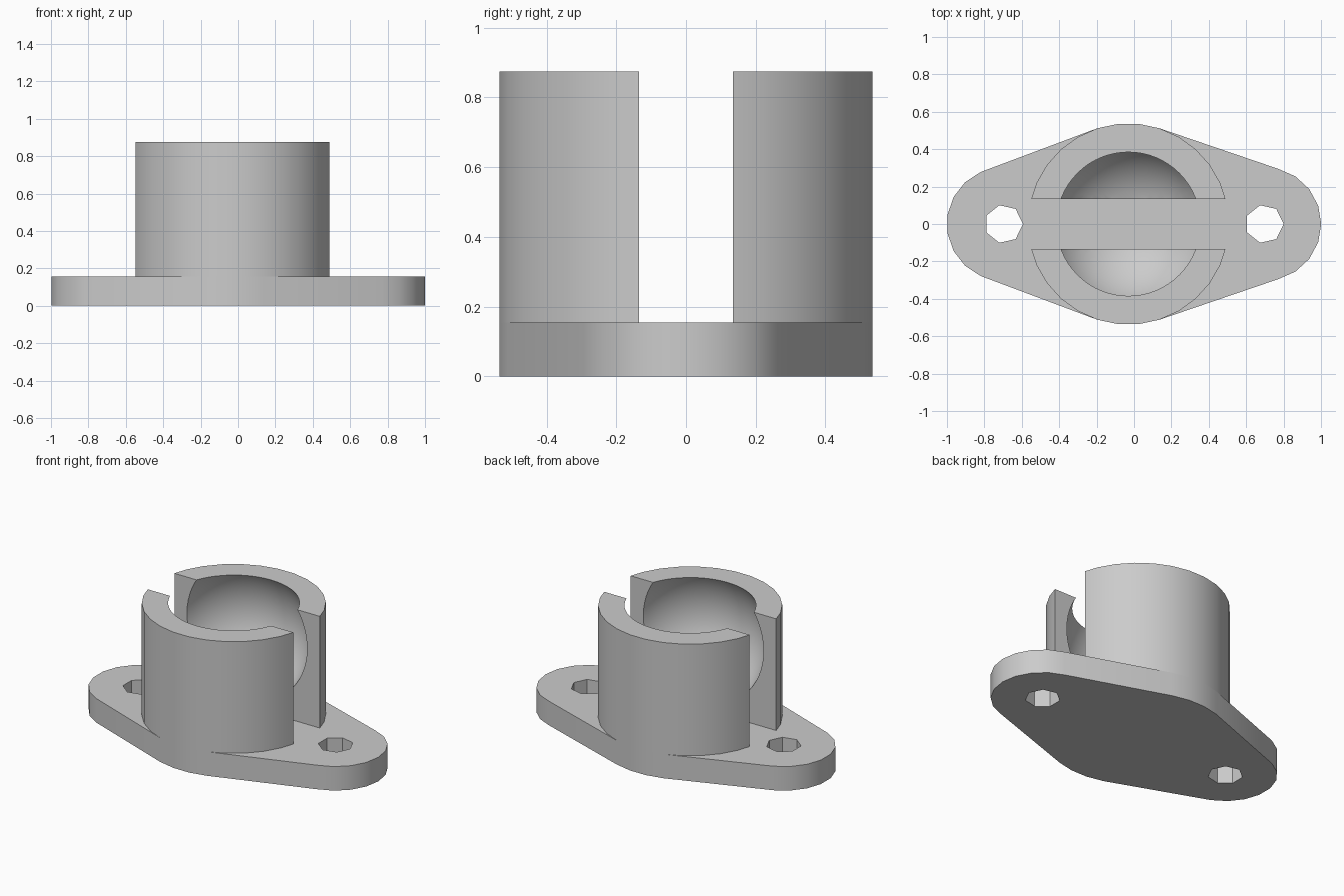
import bpy
import bmesh
from math import cos, sin, tau
from mathutils import Matrix, Vector

cube = bpy.data.objects.get("Cube")
if cube:
    bpy.data.objects.remove(cube)

FLANGE_TOP = 0.155
TOP = 0.875
COLLAR_X = -0.03
COLLAR_R = 0.538
EAR_X, EAR_R = 0.697, 0.304
SLOT = 0.27

grey = bpy.data.materials.new("plain grey")
grey.use_nodes = True
colour = (0.6, 0.6, 0.6, 1)
grey.diffuse_color = colour
grey.node_tree.nodes["Principled BSDF"].inputs["Base Color"].default_value = colour


def ring(x, radius, sides):
    """Points of a polygon with its first corner towards +x."""
    return [Vector((x + radius * cos(tau * i / sides), radius * sin(tau * i / sides), 0))
            for i in range(sides)]


def finish(name, bm):
    bmesh.ops.recalc_face_normals(bm, faces=bm.faces)
    mesh = bpy.data.meshes.new(name)
    bm.to_mesh(mesh)
    bm.free()
    mesh.materials.append(grey)
    obj = bpy.data.objects.new(name, mesh)
    bpy.context.collection.objects.link(obj)
    return obj


def prism(name, points, bottom, top):
    bm = bmesh.new()
    face = bm.faces.new([bm.verts.new((p.x, p.y, bottom)) for p in points])
    new = bmesh.ops.extrude_face_region(bm, geom=[face])["geom"]
    verts = [v for v in new if isinstance(v, bmesh.types.BMVert)]
    bmesh.ops.translate(bm, verts=verts, vec=(0, 0, top - bottom))
    if face.is_valid and len(bm.faces) < len(points) + 2:
        bm.faces.new(list(face.verts))
    return finish(name, bm)


def activate(obj):
    bpy.ops.object.select_all(action="DESELECT")
    obj.select_set(True)
    bpy.context.view_layer.objects.active = obj


def cut(obj, cutter):
    cutter.hide_render = True
    mod = obj.modifiers.new("cut", "BOOLEAN")
    mod.operation = "DIFFERENCE"
    mod.solver = "EXACT"
    mod.object = cutter
    activate(obj)
    bpy.ops.object.modifier_apply(modifier=mod.name)
    bpy.data.objects.remove(cutter)


# Flange: hull around the collar circle and the two rounded ears
bm = bmesh.new()
outline = (ring(COLLAR_X, COLLAR_R, 30) + ring(EAR_X, EAR_R, 19) + ring(-EAR_X, EAR_R, 19))
for z in (0, FLANGE_TOP):
    for p in outline:
        bm.verts.new((p.x, p.y, z))
hull = bmesh.ops.convex_hull(bm, input=bm.verts)
spare = {v for v in hull["geom_interior"] + hull["geom_unused"]
         if isinstance(v, bmesh.types.BMVert)}
bmesh.ops.delete(bm, geom=list(spare), context="VERTS")
bmesh.ops.dissolve_limit(bm, angle_limit=0.01, verts=bm.verts, edges=bm.edges)
flange = finish("flange", bm)

# Screw holes through the ears
for x in (-EAR_X, EAR_X):
    cut(flange, prism("hole_cutter", ring(x, 0.103, 7), -0.1, 0.3))

# Collar with a ball socket, split by a straight slot
collar = prism("split_collar", ring(COLLAR_X, COLLAR_R, 30), FLANGE_TOP, TOP)

bm = bmesh.new()
bmesh.ops.create_uvsphere(bm, u_segments=64, v_segments=32, radius=0.45,
                          matrix=Matrix.Translation((COLLAR_X, 0, 0.642)))
cut(collar, finish("socket_cutter", bm))

bm = bmesh.new()
bmesh.ops.create_cube(bm, size=1, matrix=Matrix.Translation((0, 0, 0.6))
                      @ Matrix.Diagonal((2, SLOT, 1.2, 1)))
cut(collar, finish("slot_cutter", bm))

for obj in (flange, collar):
    activate(obj)
    bpy.ops.object.shade_smooth_by_angle(angle=0.52)
